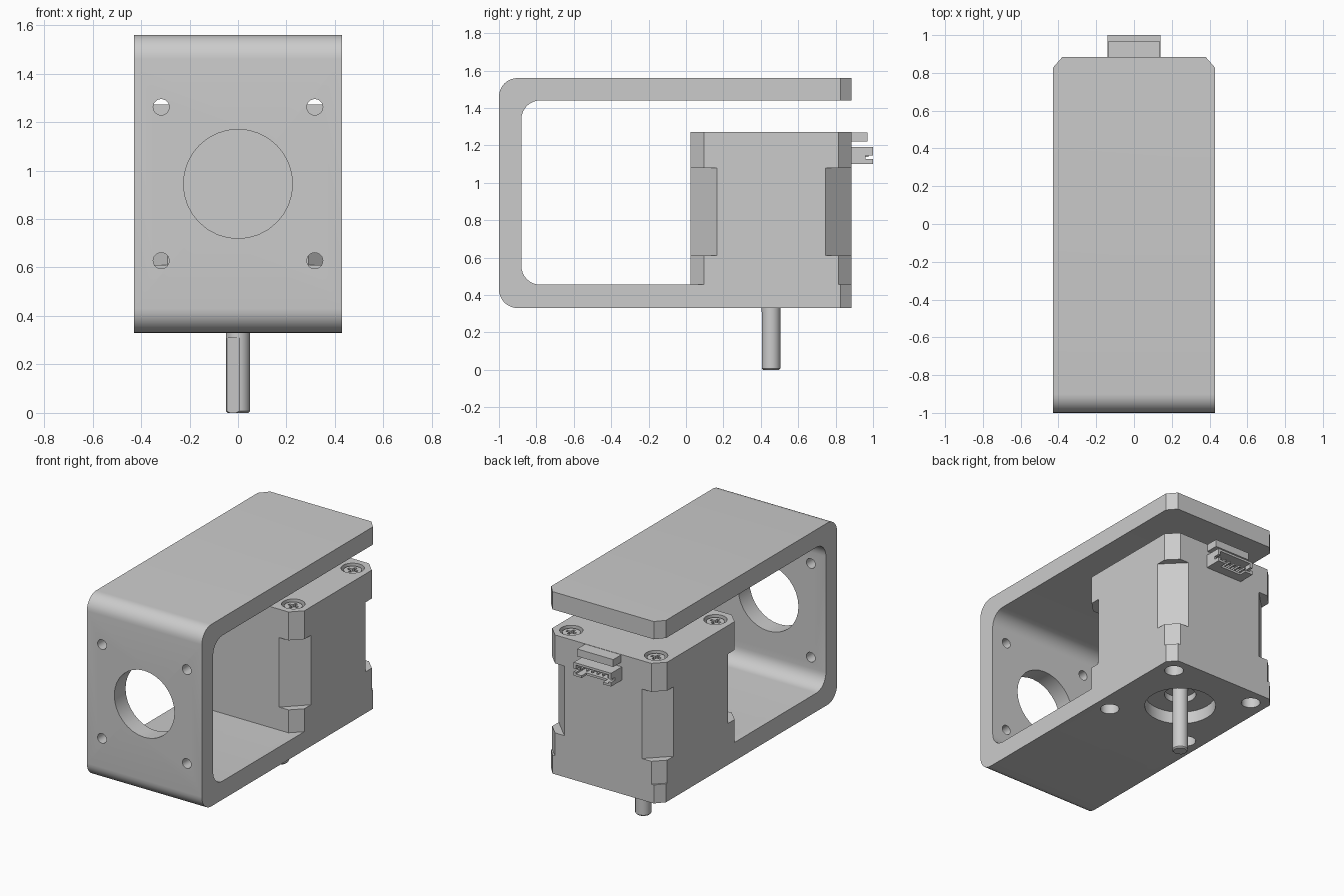
import bpy, bmesh, math
from mathutils import Vector

if "Cube" in bpy.data.objects:
    bpy.data.objects.remove(bpy.data.objects["Cube"])

grey = bpy.data.materials.new("plain_grey")
grey.diffuse_color = (0.6, 0.6, 0.6, 1)
grey.use_nodes = True
grey.node_tree.nodes["Principled BSDF"].inputs["Base Color"].default_value = grey.diffuse_color

W = 0.43            # half width
MY = 0.455          # motor centre in y
BOLT = 0.317        # half spacing of the bolts
CORNERS = [(sx, sy) for sx in (-1, 1) for sy in (-1, 1)]


def circle(cx, cy, r, n=32):
    return [(cx + r * math.cos(2 * math.pi * i / n),
             cy + r * math.sin(2 * math.pi * i / n)) for i in range(n)]


def arc(cx, cy, r, a0, a1, n=8):
    return [(cx + r * math.cos(math.radians(a0 + (a1 - a0) * i / n)),
             cy + r * math.sin(math.radians(a0 + (a1 - a0) * i / n))) for i in range(n + 1)]


def rect(x0, x1, y0, y1):
    return [(x0, y0), (x1, y0), (x1, y1), (x0, y1)]


def prism(name, pts, axis, lo, hi):
    """Extrude a 2D outline along an axis: x -> (y,z), y -> (x,z), z -> (x,y)."""
    def place(p, h):
        return {'x': (h, *p), 'y': (p[0], h, p[1]), 'z': (*p, h)}[axis]
    bm = bmesh.new()
    face = bm.faces.new([bm.verts.new(place(p, lo)) for p in pts])
    res = bmesh.ops.extrude_face_region(bm, geom=[face])
    shift = Vector(place((0, 0), hi - lo))
    bmesh.ops.translate(bm, vec=shift, verts=[v for v in res['geom'] if isinstance(v, bmesh.types.BMVert)])
    bmesh.ops.recalc_face_normals(bm, faces=bm.faces)
    me = bpy.data.meshes.new(name)
    bm.to_mesh(me)
    bm.free()
    ob = bpy.data.objects.new(name, me)
    bpy.context.collection.objects.link(ob)
    return ob


def activate(ob):
    bpy.ops.object.select_all(action='DESELECT')
    ob.select_set(True)
    bpy.context.view_layer.objects.active = ob


def boolean(ob, cutters, op='DIFFERENCE'):
    for c in cutters:
        m = ob.modifiers.new("cut", 'BOOLEAN')
        m.operation, m.solver, m.object = op, 'EXACT', c
        activate(ob)
        bpy.ops.object.modifier_apply(modifier=m.name)
        bpy.data.objects.remove(c, do_unlink=True)


def finish(ob):
    ob.data.materials.clear()
    ob.data.materials.append(grey)
    activate(ob)
    bpy.ops.object.shade_smooth_by_angle(angle=math.radians(30))


def chamfered(w, y0, y1, c, back_only=False):
    front = [(-w, y0), (w, y0)] if back_only else [(-w, y0 + c), (-w + c, y0), (w - c, y0), (w, y0 + c)]
    return front + [(w, y1 - c), (w - c, y1), (-w + c, y1), (-w, y1 - c)]


# C-shaped bracket with chamfered back corners
profile = ([(0.885, 1.56)] + arc(-0.9, 1.46, 0.1, 90, 180) + arc(-0.9, 0.43, 0.1, 180, 270)
           + [(0.885, 0.33), (0.885, 0.455)]
           + arc(-0.78, 0.555, 0.1, 270, 180) + arc(-0.78, 1.34, 0.1, 180, 90) + [(0.885, 1.44)])
bracket = prism("bracket", profile, 'x', -W, W)
cuts = []
for sx in (-1, 1):
    corner = [(sx * (W - 0.06), 0.885 + 0.01), (sx * (W + 0.01), 0.885 + 0.01), (sx * (W + 0.01), 0.815)]
    cuts.append(prism("cut", corner, 'z', 0.2, 1.7))
# front wall: centre hole and four bolt holes
cuts.append(prism("cut", circle(0, 0.945, 0.225), 'y', -1.1, -0.8))
cuts += [prism("cut", circle(sx * BOLT, 0.945 + sz * BOLT, 0.033, 24), 'y', -1.1, -0.8) for sx, sz in CORNERS]
# bottom wall: centre hole and four bolt holes
cuts.append(prism("cut", circle(0, MY, 0.225), 'z', 0.25, 0.55))
cuts += [prism("cut", circle(sx * BOLT, MY + sy * BOLT, 0.06, 24), 'z', 0.25, 0.55) for sx, sy in CORNERS]
boolean(bracket, cuts)
finish(bracket)

# motor body: deeper corner chamfers in the middle, screw recesses on top
motor = prism("motor_body", chamfered(W, 0.025, 0.885, 0.07), 'z', 0.455, 1.272)
cuts = []
for sx, sy in CORNERS:
    e, c = 0.05, 0.14
    tri = [(sx * (W + e), MY + sy * (W + e)), (sx * (W - c - e), MY + sy * (W + e)),
           (sx * (W + e), MY + sy * (W - c - e))]
    cuts.append(prism("cut", tri, 'z', 0.61, 1.08))
    cuts.append(prism("cut", circle(sx * BOLT, MY + sy * BOLT, 0.072, 24), 'z', 1.225, 1.35))
    cuts.append(prism("cut", circle(sx * BOLT, MY + sy * BOLT, 0.03, 16), 'z', 0.4, 0.54))
boolean(motor, cuts)
finish(motor)

# screw heads with cross slots
for i, (sx, sy) in enumerate(CORNERS):
    x, y = sx * BOLT, MY + sy * BOLT
    screw = prism(f"screw_{i + 1}", circle(x, y, 0.056, 24), 'z', 1.215, 1.26)
    boolean(screw, [prism("cut", rect(x - a, x + a, y - b, y + b), 'z', 1.24, 1.3)
                    for a, b in ((0.035, 0.009), (0.009, 0.035))])
    finish(screw)

# round boss under the motor with a recess for the shaft
boss = prism("motor_boss", circle(0, MY, 0.222), 'z', 0.412, 0.47)
boolean(boss, [prism("cut", circle(0, MY, 0.1), 'z', 0.35, 0.455)])
finish(boss)

# shaft with bevelled tip and a flat on one side
shaft = prism("shaft", circle(0, MY, 0.05), 'z', 0, 0.46)
bev = shaft.modifiers.new("bevel", 'BEVEL')
bev.width, bev.segments, bev.limit_method, bev.angle_limit = 0.008, 1, 'ANGLE', math.radians(60)
activate(shaft)
bpy.ops.object.modifier_apply(modifier=bev.name)
d, t = Vector((-0.5, -0.866)), Vector((0.866, -0.5))
centre = Vector((0, MY))
flat = [tuple(centre + d * a + t * b) for a, b in ((0.04, -0.1), (0.04, 0.1), (0.12, 0.1), (0.12, -0.1))]
boolean(shaft, [prism("cut", flat, 'z', -0.1, 0.31)])
finish(shaft)

# tab above the connector
finish(prism("connector_tab", rect(-0.135, 0.135, 0.85, 0.97), 'z', 1.22, 1.27))

# connector housing, open to the back, with slotted walls
housing = prism("connector_housing", rect(-0.14, 0.14, 0.86, 1.0), 'z', 1.10, 1.19)
boolean(housing, [
    prism("cut", rect(-0.122, 0.122, 1.115, 1.175), 'y', 0.9, 1.1),
    prism("cut", rect(0.96, 1.05, 1.127, 1.147), 'x', -0.2, 0.2),
    prism("cut", rect(-0.08, 0.08, 0.95, 1.05), 'z', 1.05, 1.14)])
finish(housing)

# connector pins
for i in range(6):
    x = -0.1 + i * 0.04
    finish(prism(f"connector_pin_{i + 1}", rect(x - 0.006, x + 0.006, 1.139, 1.151), 'y', 0.88, 0.975))
